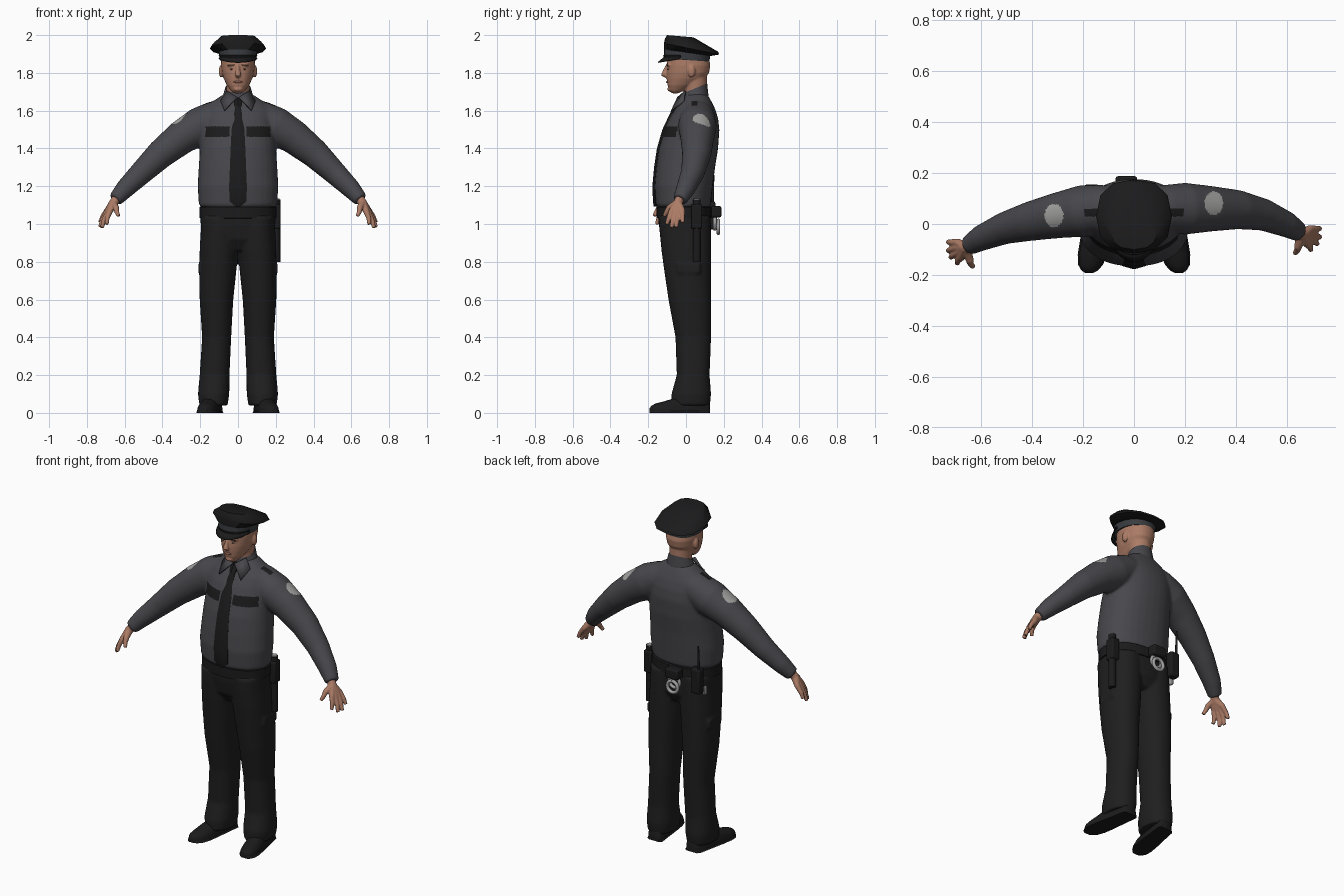
import bpy, bmesh, math
from mathutils import Vector, Matrix

if "Cube" in bpy.data.objects:
    bpy.data.objects.remove(bpy.data.objects["Cube"])


def material(name, r, g, b):
    m = bpy.data.materials.new(name)
    m.use_nodes = True
    m.diffuse_color = (r, g, b, 1)
    node = next(n for n in m.node_tree.nodes if n.type == 'BSDF_PRINCIPLED')
    node.inputs["Base Color"].default_value = (r, g, b, 1)
    node.inputs["Roughness"].default_value = 0.8
    return m


SHIRT = material("shirt grey", .064, .064, .073)
CLOTH = material("trouser black", .0135, .0135, .0135)
BLACK = material("leather black", .011, .011, .012)
BAND = material("band slate", .042, .046, .052)
SKIN = material("skin", .41, .2, .133)
LIP = material("lip brown", .32, .14, .1)
DARK = material("brow brown", .09, .045, .03)
PATCH = material("patch grey", .36, .36, .35)
METAL = material("metal grey", .36, .36, .36)


# Mesh helpers
def loft(bm, rings):
    loops = [[bm.verts.new(p) for p in r] for r in rings]
    n = len(loops[0])
    for a, b in zip(loops, loops[1:]):
        for i in range(n):
            bm.faces.new((a[i], a[(i + 1) % n], b[(i + 1) % n], b[i]))
    bm.faces.new(loops[0])
    bm.faces.new(loops[-1])


def oval(z, hw, yf, yb, xc=0, n=32, e=2.2, zb=None):
    """Level rounded ring; zb tilts it by giving the height at the back."""
    zb = z if zb is None else zb
    pts = []
    for i in range(n):
        a = math.tau * i / n
        c, s = (math.copysign(abs(f) ** (2 / e), f) for f in (math.cos(a), math.sin(a)))
        pts.append(Vector((xc + hw * c, (yf + yb) / 2 + (yb - yf) / 2 * s, z + (zb - z) * (s + 1) / 2)))
    return pts


def tube(bm, path, n=16):
    """Tube through (point, radius) pairs."""
    pts = [Vector(p) for p, r in path]
    rings = []
    for i, (p, r) in enumerate(path):
        t = (pts[min(i + 1, len(pts) - 1)] - pts[max(i - 1, 0)]).normalized()
        u = t.cross(Vector((0, 1, .01))).normalized()
        v = t.cross(u)
        rings.append([pts[i] + r * (math.cos(k * math.tau / n) * u + math.sin(k * math.tau / n) * v)
                      for k in range(n)])
    loft(bm, rings)


def box(bm, loc, size):
    bmesh.ops.create_cube(bm, size=1, matrix=Matrix.Translation(loc) @ Matrix.Diagonal((*size, 1)))


def ball(bm, loc, size):
    bmesh.ops.create_uvsphere(bm, u_segments=16, v_segments=10, radius=1,
                              matrix=Matrix.Translation(loc) @ Matrix.Diagonal((*size, 1)))


def finish(bm, name, mats, voxel=0, smooth=3, solid=0, angle=50, bevel=0):
    bmesh.ops.recalc_face_normals(bm, faces=bm.faces[:])
    me = bpy.data.meshes.new(name)
    bm.to_mesh(me)
    bm.free()
    ob = bpy.data.objects.new(name, me)
    bpy.context.collection.objects.link(ob)
    if solid:
        ob.modifiers.new("thickness", 'SOLIDIFY').thickness = solid
    if bevel:
        mod = ob.modifiers.new("bevel", 'BEVEL')
        mod.width, mod.segments = bevel, 2
    if voxel:
        mod = ob.modifiers.new("fuse", 'REMESH')
        mod.mode, mod.voxel_size = 'VOXEL', voxel
        mod = ob.modifiers.new("relax", 'SMOOTH')
        mod.factor, mod.iterations = .5, smooth
        bpy.context.view_layer.update()
        me = bpy.data.meshes.new_from_object(ob.evaluated_get(bpy.context.evaluated_depsgraph_get()))
        ob.modifiers.clear()
        ob.data = me
    me.materials.clear()
    for m in mats:
        me.materials.append(m)
    me.shade_smooth()
    me.set_sharp_from_angle(angle=math.radians(angle))
    return ob


def part(name, mat, build, **kw):
    bm = bmesh.new()
    build(bm)
    return finish(bm, name, [mat], **kw)


def swing(s, x, y, z):
    """Place an arm point on side s; the right arm hangs further forward."""
    if s < 0:
        y -= .053 * min(1, max(0, (x - .15) / .3))
    return (s * x, y, z)


# Shirt: torso and sleeves fused, with painted flaps and patches
bm = bmesh.new()
torso = [(1.085, .19, -.145, .115), (1.1, .207, -.16, .13), (1.2, .214, -.167, .142), (1.3, .208, -.158, .154),
         (1.4, .202, -.143, .17), (1.5, .197, -.113, .177), (1.56, .19, -.088, .17), (1.61, .18, -.057, .154),
         (1.645, .14, -.032, .137), (1.675, .095, -.01, .12), (1.69, .07, 0, .11)]
loft(bm, [oval(*r) for r in torso])
sleeve = [((.04, .062, 1.59), .08), ((.12, .061, 1.56), .093), ((.2, .06, 1.518), .102), ((.3, .06, 1.458), .09),
          ((.41, .056, 1.37), .077), ((.51, .036, 1.273), .063), ((.6, -.002, 1.185), .051),
          ((.65, -.032, 1.128), .039)]
for s in (1, -1):
    tube(bm, [(swing(s, *p), r) for p, r in sleeve], 24)
shirt = finish(bm, "shirt", [SHIRT, BLACK, PATCH], voxel=.008, smooth=9)
for f in shirt.data.polygons:
    (x, y, z), n = f.center, f.normal
    ax, yc = abs(x), .082 if x > 0 else .033
    if .045 < ax < .172 and 1.462 < z < 1.517 and n.y < -.2:
        f.material_index = 1
    elif .13 < ax < .195 and .03 < y < .062 and n.z > .4:
        f.material_index = 1
    elif ((ax - .314) / .037) ** 2 + ((y - yc) / .046) ** 2 < 1 and n.z > .1:
        f.material_index = 2

# Collar band and collar points
part("collar_band", SHIRT, lambda b: loft(b, [oval(1.65, .085, -.02, .12, e=2, zb=1.67),
     oval(1.695, .068, -.008, .112, e=2, zb=1.745), oval(1.685, .06, .0, .105, e=2, zb=1.735)]))
for s, side in ((1, "left"), (-1, "right")):
    bm = bmesh.new()
    flap = [(.004, -.035, 1.668), (.056, .005, 1.702), (.09, -.005, 1.648), (.07, -.068, 1.598)]
    bm.faces.new([bm.verts.new((s * x, y - .005, z)) for x, y, z in flap])
    finish(bm, side + "_collar_point", [SHIRT], solid=.008)

# Tie: knot and blade following the chest
tie = [(1.67, .02, -.03), (1.63, .021, -.057), (1.615, .016, -.064), (1.5, .034, -.118), (1.4, .039, -.147),
       (1.3, .043, -.162), (1.2, .047, -.171), (1.12, .045, -.168), (1.092, .012, -.164)]
part("tie", BLACK, lambda b: loft(b, [[Vector((x, y + d, z)) for x, d in
     ((-w, .006), (0, -.007), (w, .006), (w, .02), (-w, .02))] for z, w, y in tie]))

# Hands: wrist-to-tip fingers fused into a palm
fingers = [((.68, -.078, 1.065), (.695, -.102, .998)), ((.69, -.06, 1.06), (.72, -.078, .98)),
           ((.695, -.04, 1.063), (.731, -.052, .983)), ((.692, -.02, 1.072), (.731, -.018, 1.008)),
           ((.645, -.09, 1.085), (.632, -.115, 1.042))]
for s, side in ((1, "left"), (-1, "right")):
    bm = bmesh.new()
    for k, (knuckle, tip) in enumerate(fingers):
        mid = Vector(knuckle).lerp(Vector(tip), .55) + Vector((.004, 0, .002))
        path = [((.632, -.026, 1.15), .025), ((.66, -.043, 1.11), .024), (knuckle, .016), (mid, .0125), (tip, .01)]
        tube(bm, [(swing(s, *p), r) for p, r in path], 10)
    finish(bm, side + "_hand", [SKIN], voxel=.004, smooth=2)

# Trousers: hips, legs and thigh pockets fused
bm = bmesh.new()
hips = [(.86, .11, -.09, .1), (.92, .185, -.13, .13), (1.0, .198, -.145, .132), (1.09, .2, -.15, .125)]
loft(bm, [oval(*r) for r in hips])
leg = [(.04, .055, .205, -.078, .127), (.1, .046, .212, -.077, .133), (.2, .045, .203, -.049, .125),
       (.4, .036, .19, -.056, .133), (.6, .025, .203, -.093, .133), (.75, .009, .205, -.115, .133),
       (.86, .0, .203, -.13, .133), (.97, .0, .197, -.141, .132), (1.04, .0, .197, -.144, .129)]
for s in (1, -1):
    loft(bm, [oval(z, (b - a) / 2, yf, yb, s * (a + b) / 2) for z, a, b, yf, yb in leg])
    box(bm, (s * .19, .015, .765), (.038, .12, .05))
finish(bm, "trousers", [CLOTH], voxel=.008, smooth=8)

# Belt
part("belt", BLACK, lambda b: loft(b, [oval(z, .196 + d, -.147 - d, .127 + d)
     for z, d in ((1.03, 0), (1.032, .008), (1.09, .008), (1.092, 0))]))

# Shoes with soles
shoe = [(.128, .032, .05), (.115, .045, .08), (.03, .048, .1), (-.06, .053, .078), (-.12, .053, .06),
        (-.16, .045, .05), (-.183, .028, .038), (-.192, .012, .025)]


def shoe_rings(s, grow, cap):
    rings = []
    for y, hw, top in shoe:
        xc = s * (.145 - .16 * y)
        h = min(top, cap)
        rings.append([Vector((xc + (hw + grow) * math.cos(k * math.tau / 20), y,
                     h * max(0, math.sin(k * math.tau / 20)) ** .7)) for k in range(20)])
    return rings


for s, side in ((1, "left"), (-1, "right")):
    part(side + "_shoe", BLACK, lambda b: loft(b, shoe_rings(s, 0, 1)))
    part(side + "_sole", BLACK, lambda b: loft(b, shoe_rings(s, .004, .018)))

# Head and neck fused with nose and ears
bm = bmesh.new()
head = [(1.692, .022, -.074, -.04), (1.706, .038, -.088, -.01), (1.735, .059, -.098, .045),
        (1.77, .076, -.102, .1), (1.8, .085, -.103, .122), (1.84, .09, -.101, .129), (1.9, .088, -.1, .117)]
loft(bm, [oval(*r) for r in head])
tube(bm, [((0, .055, 1.65), .062), ((0, .05, 1.72), .061), ((0, .045, 1.79), .066)], 24)
tube(bm, [((0, -.096, 1.845), .008), ((0, -.112, 1.81), .011), ((0, -.117, 1.793), .017), ((0, -.1, 1.782), .012)])
for s in (1, -1):
    ball(bm, (s * .089, .03, 1.808), (.013, .02, .033))
    ball(bm, (s * .033, -.088, 1.842), (.026, .015, .009))
ball(bm, (0, -.085, 1.714), (.024, .014, .013))
finish(bm, "head", [SKIN], voxel=.005, smooth=3)

# Face details
part("lips", LIP, lambda b: ball(b, (0, -.099, 1.752), (.024, .006, .006)))
for s, side in ((1, "left"), (-1, "right")):
    part(side + "_eye", METAL, lambda b: ball(b, (s * .034, -.093, 1.82), (.011, .005, .004)))
    part(side + "_pupil", DARK, lambda b: ball(b, (s * .034, -.096, 1.82), (.005, .004, .004)))
    part(side + "_brow", DARK, lambda b: ball(b, (s * .035, -.098, 1.842), (.02, .005, .003)))

# Cap: band, faceted crown, visor and strap
part("cap_band", BAND, lambda b: loft(b, [oval(1.876, .097, -.116, .123, zb=1.86),
     oval(1.925, .101, -.116, .13, zb=1.897)]))
part("cap_crown", BLACK, lambda b: loft(b, [oval(*r[:4], n=12, e=2.4, zb=r[4]) for r in
     ((1.925, .102, -.117, .132, 1.89), (1.958, .149, -.116, .176, 1.897), (1.98, .139, -.112, .17, 1.912),
      (2.0, .09, -.1, .04, 1.988))]), angle=35)
bm = bmesh.new()
arc = [math.radians(a) for a in range(-75, 76, 10)]
inner = [bm.verts.new((.099 * math.sin(a), .003 - .118 * math.cos(a), 1.886)) for a in arc]
outer = [bm.verts.new((.106 * math.sin(a), .003 - .152 * math.cos(a), 1.884 - .026 * math.cos(a))) for a in arc]
for i in range(len(arc) - 1):
    bm.faces.new((inner[i], inner[i + 1], outer[i + 1], outer[i]))
finish(bm, "cap_visor", [BLACK], solid=.006)
part("cap_strap", BLACK, lambda b: tube(b, [((.102 * math.sin(a), .003 - .121 * math.cos(a), 1.89), .004)
     for a in arc], 8))

# Baton in its holder on the left hip
part("baton", BLACK, lambda b: tube(b, [((.203, .057, z), .021) for z in (.8, 1.13)]))
part("baton_holder", BLACK, lambda b: box(b, (.2, .057, 1.04), (.05, .058, .13)), bevel=.008)
part("baton_cap", METAL, lambda b: tube(b, [((.203, .057, z), .017) for z in (1.129, 1.136)]))

# Radio, handcuffs and keys at the back
part("radio", BLACK, lambda b: box(b, (-.166, .13, 1.045), (.06, .05, .15)), bevel=.01)
part("radio_antenna", BLACK, lambda b: tube(b, [((-.183, .14, 1.1), .008), ((-.183, .145, 1.26), .005)], 8))
part("cuff_case", BLACK, lambda b: box(b, (-.03, .158, 1.065), (.085, .06, .06)), bevel=.01)
for k, z in enumerate((1.008, .985)):
    ring = [((-.03 + .034 * math.sin(i * math.tau / 20), .153 + k * .018, z + .034 * math.cos(i * math.tau / 20)), .01)
            for i in range(21)]
    part(("upper" if k == 0 else "lower") + "_handcuff", METAL, lambda b: tube(b, ring, 8))
part("keys", METAL, lambda b: box(b, (-.19, .09, .975), (.012, .025, .05)), bevel=.003)
